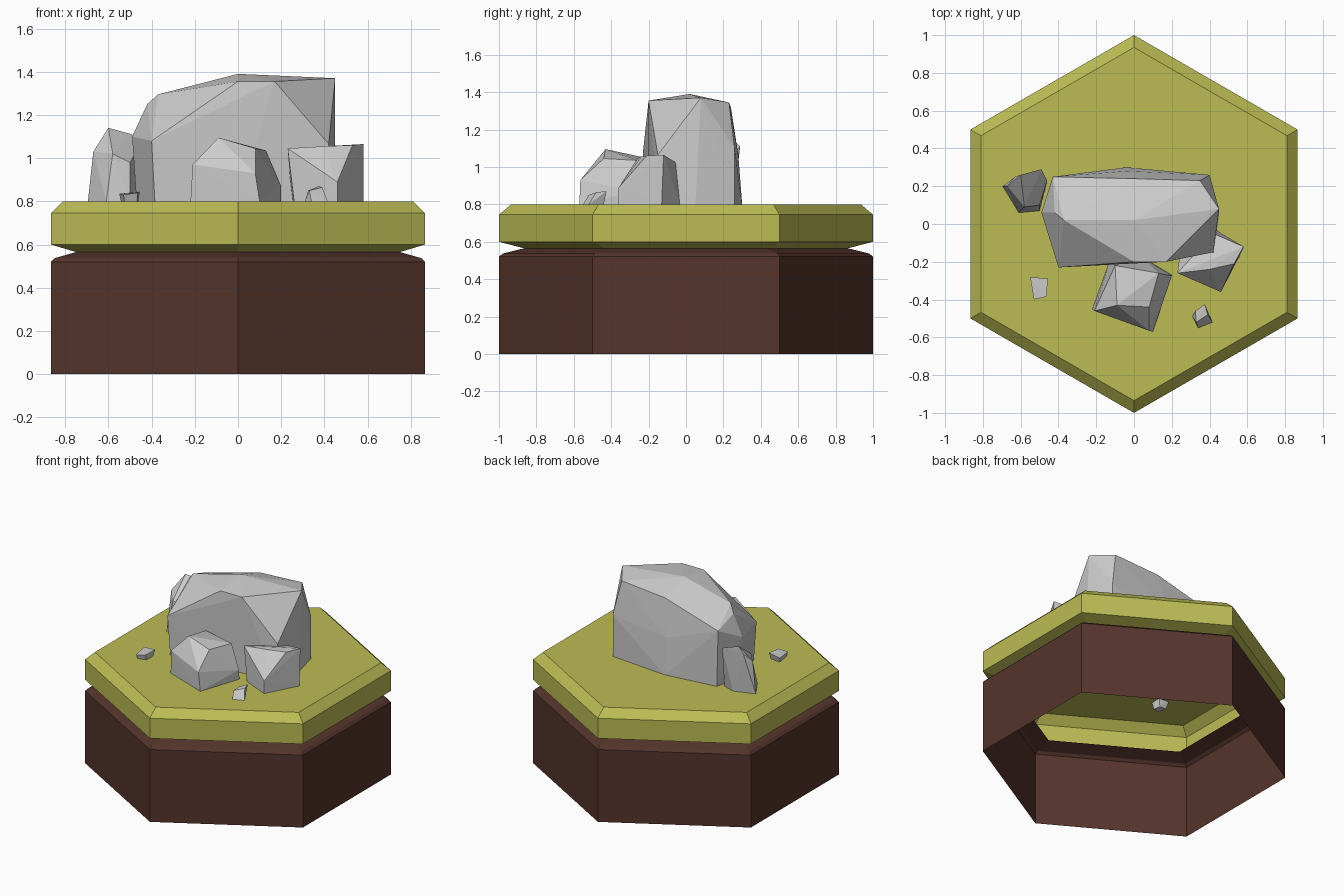
import bpy, bmesh
from math import sin, cos, pi


def finish(bm, name, color=None):
    me = bpy.data.meshes.new(name)
    bm.to_mesh(me)
    bm.free()
    ob = bpy.data.objects.new(name, me)
    bpy.context.collection.objects.link(ob)
    if color:
        mat = bpy.data.materials.new(name + "_color")
        mat.diffuse_color = (*color, 1)
        me.materials.append(mat)
    return ob


def hex_shell(name, profile, cap, color):
    """Stack hexagon rings from (radius, z) pairs, open at the bottom."""
    bm = bmesh.new()
    rings = [[bm.verts.new((r * cos(pi / 6 + i * pi / 3), r * sin(pi / 6 + i * pi / 3), z))
              for i in range(6)] for r, z in profile]
    for a, b in zip(rings, rings[1:]):
        for i in range(6):
            j = (i + 1) % 6
            bm.faces.new((a[i], a[j], b[j], b[i]))
    if cap:
        bm.faces.new(rings[-1])
    return finish(bm, name, color)


def rock(name, base, upper, floor=0.8):
    """Faceted boulder: hull of a ground outline and upper corners, open below."""
    bm = bmesh.new()
    for p in [(x, y, floor) for x, y in base] + upper:
        bm.verts.new(p)
    res = bmesh.ops.convex_hull(bm, input=bm.verts[:])
    loose = [v for v in bm.verts if not v.link_faces]
    bmesh.ops.delete(bm, geom=loose, context='VERTS')
    bmesh.ops.recalc_face_normals(bm, faces=bm.faces[:])
    if floor == 0.8:
        under = [f for f in bm.faces if all(v.co.z < floor + 1e-4 for v in f.verts)]
        bmesh.ops.delete(bm, geom=under, context='FACES')
    return finish(bm, name)


# Hexagonal ground tile: soil block and overhanging grass slab
hex_shell("soil", [(1, 0), (1, 0.52), (0.98, 0.537), (0.866, 0.565)], False, (0.09, 0.035, 0.025))
hex_shell("grass", [(0.866, 0.565), (1, 0.6), (1, 0.745), (0.935, 0.8)], True, (0.5, 0.5, 0.09))

# Large boulder
rock("large_boulder",
     [(-0.385, -0.22), (0, -0.2), (0.42, -0.15), (0.45, 0.05),
      (0.4, 0.26), (-0.04, 0.3), (-0.42, 0.25), (-0.47, 0.06)],
     [(-0.4, -0.23, 1.08), (0, -0.2, 1.355), (0.17, -0.2, 1.355), (0.42, -0.15, 1.065),
      (0.45, 0.08, 1.37), (0, 0.02, 1.39), (-0.37, 0.02, 1.295), (-0.42, 0.06, 1.25),
      (-0.49, 0.06, 1.1), (-0.43, 0.25, 1.2), (0, 0.24, 1.32), (0.35, 0.23, 1.345),
      (0.4, 0.26, 1.1), (-0.04, 0.28, 1.06)])

# Smaller boulders around it
rock("front_boulder",
     [(-0.22, -0.45), (0.1, -0.57), (0.2, -0.27), (0.05, -0.18), (-0.13, -0.2)],
     [(-0.21, -0.46, 0.97), (0.08, -0.565, 0.93), (0.2, -0.275, 0.87), (-0.09, -0.43, 1.095),
      (0.08, -0.44, 1.045), (0.13, -0.26, 1.035), (-0.1, -0.22, 1.05)])
rock("right_boulder",
     [(0.26, -0.27), (0.46, -0.36), (0.58, -0.13), (0.43, -0.03), (0.25, -0.1)],
     [(0.23, -0.26, 1.045), (0.4, -0.24, 1.055), (0.53, -0.21, 1.06), (0.58, -0.12, 1.065),
      (0.42, -0.05, 1.02), (0.46, -0.36, 0.89)])
rock("left_boulder",
     [(-0.695, 0.2), (-0.61, 0.06), (-0.5, 0.07), (-0.46, 0.22), (-0.55, 0.25)],
     [(-0.67, 0.2, 1.03), (-0.58, 0.09, 1.02), (-0.6, 0.26, 1.14), (-0.49, 0.29, 1.11),
      (-0.46, 0.23, 1.05), (-0.5, 0.1, 0.98), (-0.63, 0.25, 1.09)])

# Pebbles; the left one is sunk through the grass
rock("left_pebble", [(-0.52, -0.37), (-0.47, -0.36), (-0.48, -0.31), (-0.53, -0.31)],
     [(-0.55, -0.28, 0.835), (-0.455, -0.29, 0.845), (-0.465, -0.385, 0.84), (-0.53, -0.4, 0.83)],
     floor=0.75)
rock("right_pebble", [(0.31, -0.49), (0.34, -0.55), (0.415, -0.52), (0.37, -0.44)],
     [(0.33, -0.52, 0.85), (0.325, -0.46, 0.85), (0.375, -0.425, 0.87), (0.39, -0.48, 0.865)])
